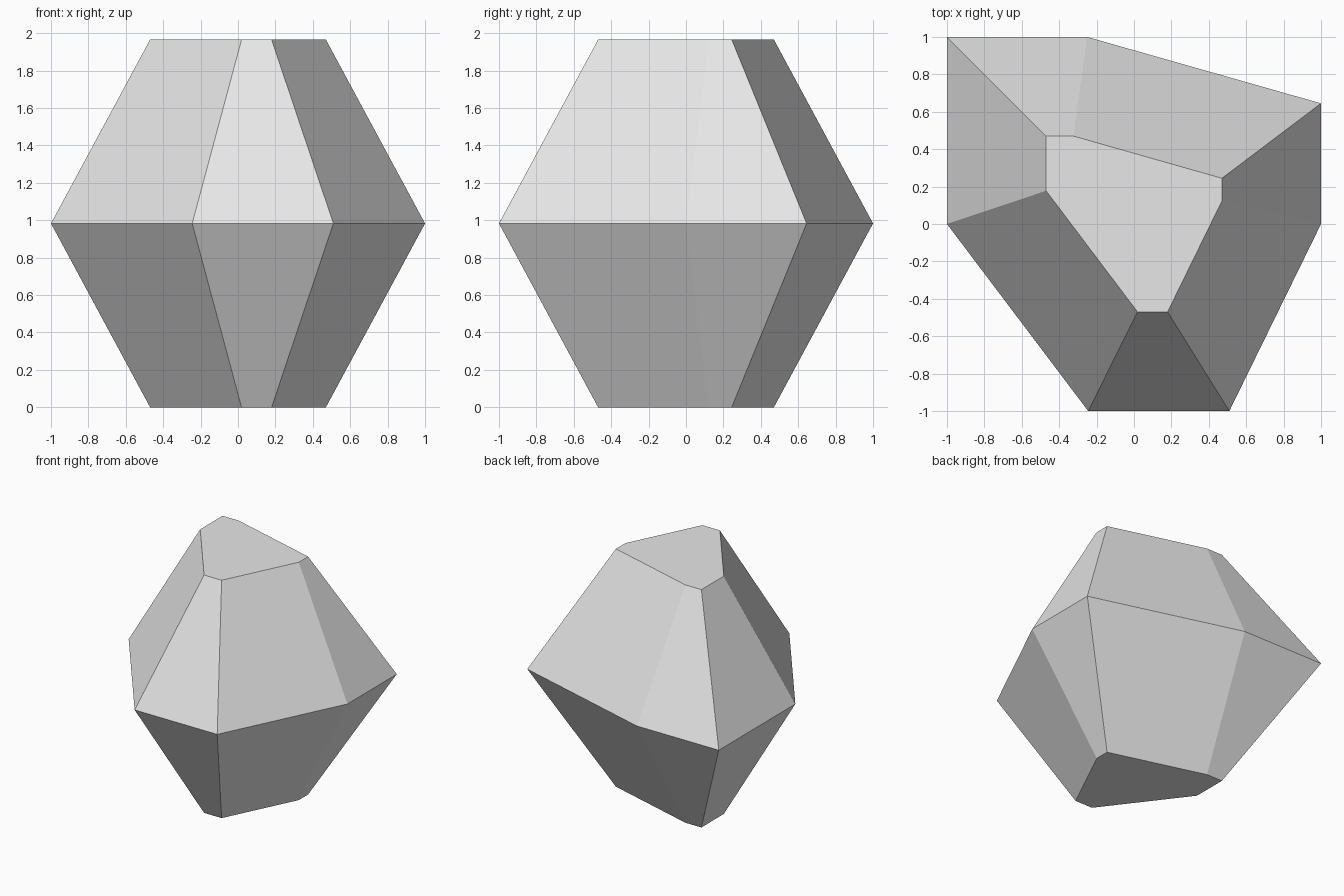
import bpy
import bmesh
from mathutils import Vector

if "Cube" in bpy.data.objects:
    bpy.data.objects.remove(bpy.data.objects["Cube"])

HALF = 0.983    # height of the widest ring, half the total height
INSET = 0.53    # even inward offset of the top and bottom faces

# Widest outline, counter-clockwise seen from above
outline = [Vector(p) for p in [(-1, 0), (-0.245, -1), (0.51, -1), (1, 0),
                               (1, 0.645), (-0.25, 1), (-1, 1)]]


def offset_inward(points, distance):
    """Move every side of a convex outline inward by the same distance."""
    count = len(points)
    normals = []
    for i in range(count):
        d = (points[(i + 1) % count] - points[i]).normalized()
        normals.append(Vector((d.y, -d.x)))
    return [p - (normals[i - 1] + normals[i]) * distance / (1 + normals[i - 1].dot(normals[i]))
            for i, p in enumerate(points)]


grey = bpy.data.materials.new("light grey")
grey.diffuse_color = (0.8, 0.8, 0.8, 1)
grey.use_nodes = True
grey.node_tree.nodes["Principled BSDF"].inputs["Base Color"].default_value = grey.diffuse_color

# Faceted stone: three rings joined by flat sides and capped
inner = offset_inward(outline, INSET)
bm = bmesh.new()
rings = [[bm.verts.new((p.x, p.y, z)) for p in ring]
         for ring, z in ((inner, 0), (outline, HALF), (inner, 2 * HALF))]
for low, high in zip(rings, rings[1:]):
    for i in range(len(low)):
        j = (i + 1) % len(low)
        bm.faces.new((low[i], low[j], high[j], high[i]))
bm.faces.new(rings[0][::-1])
bm.faces.new(rings[-1])

mesh = bpy.data.meshes.new("faceted_stone")
bm.to_mesh(mesh)
bm.free()
mesh.materials.append(grey)
stone = bpy.data.objects.new("faceted_stone", mesh)
bpy.context.collection.objects.link(stone)
